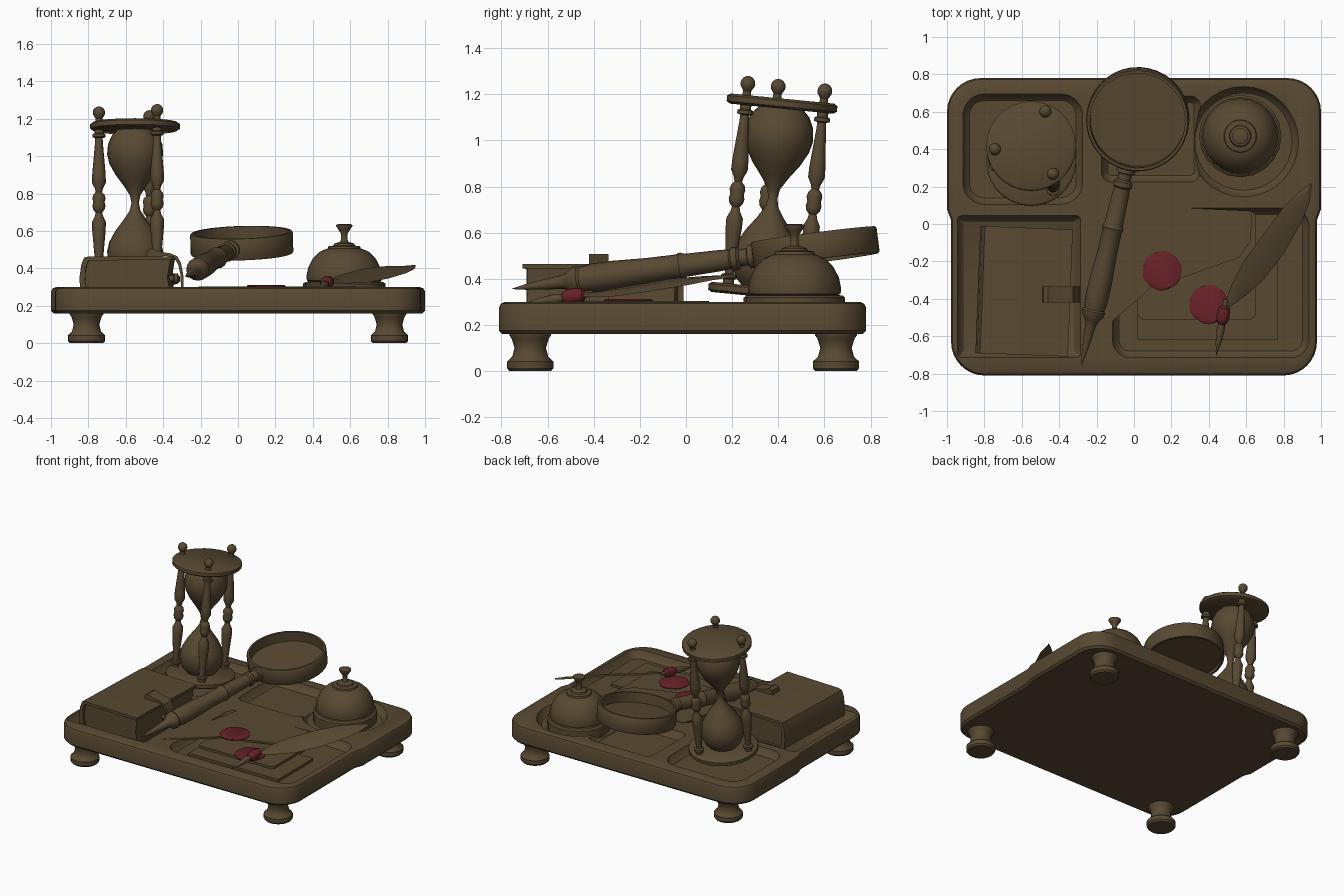
import bpy, bmesh, math
from mathutils import Matrix, Vector

if "Cube" in bpy.data.objects:
    bpy.data.objects.remove(bpy.data.objects["Cube"])


def material(name, rgb):
    m = bpy.data.materials.new(name)
    m.diffuse_color = (*rgb, 1)
    m.use_nodes = True
    m.node_tree.nodes["Principled BSDF"].inputs["Base Color"].default_value = m.diffuse_color
    return m


BROWN = material("aged_brown", (0.098, 0.067, 0.032))
RED = material("wax_red", (0.135, 0.015, 0.021))


def loft(name, loops, mat=BROWN, matrix=None, smooth=True):
    """Skin equal-length point loops and cap both ends."""
    bm = bmesh.new()
    rings = [[bm.verts.new(p) for p in loop] for loop in loops]
    n = len(rings[0])
    for a, b in zip(rings, rings[1:]):
        for i in range(n):
            j = (i + 1) % n
            bm.faces.new((a[i], a[j], b[j], b[i]))
    bm.faces.new(rings[0][::-1])
    bm.faces.new(rings[-1])
    bmesh.ops.recalc_face_normals(bm, faces=bm.faces)
    if matrix:
        bm.transform(matrix)
    mesh = bpy.data.meshes.new(name)
    bm.to_mesh(mesh)
    bm.free()
    mesh.materials.append(mat)
    ob = bpy.data.objects.new(name, mesh)
    bpy.context.collection.objects.link(ob)
    if smooth:
        shade(ob)
    return ob


def shade(ob):
    bpy.ops.object.select_all(action='DESELECT')
    ob.select_set(True)
    bpy.context.view_layer.objects.active = ob
    bpy.ops.object.shade_smooth_by_angle(angle=math.radians(35))


def circle(r, z, seg):
    return [(r * math.cos(2 * math.pi * i / seg), r * math.sin(2 * math.pi * i / seg), z)
            for i in range(seg)]


def lathe(name, profile, seg=24, mat=BROWN, matrix=None):
    return loft(name, [circle(r, z, seg) for r, z in profile], mat, matrix)


def plate(name, pts, z0, z1, mat=BROWN):
    return loft(name, [[(x, y, z) for x, y in pts] for z in (z0, z1)], mat, None, False)


def round_rect(x0, x1, y0, y1, r, inset=0, seg=8):
    x0, x1, y0, y1, r = x0 + inset, x1 - inset, y0 + inset, y1 - inset, max(r - inset, 0.008)
    pts = []
    for k, (cx, cy) in enumerate(((x1 - r, y1 - r), (x0 + r, y1 - r), (x0 + r, y0 + r), (x1 - r, y0 + r))):
        for i in range(seg + 1):
            a = math.pi / 2 * (k + i / seg)
            pts.append((cx + r * math.cos(a), cy + r * math.sin(a)))
    return pts


def along(origin, direction):
    return Matrix.Translation(origin) @ Vector(direction).to_track_quat('Z', 'Y').to_matrix().to_4x4()


# Tray: rounded slab, slightly narrower towards the front
def tray_loop(inset, z):
    pts = round_rect(-1, 1, -0.81, 0.78, 0.18, inset)
    h = len(pts) // 2
    side = 1 - inset
    pts = pts[:h] + [(-side, 0.08), (-side, 0.02)] + pts[h:] + [(side, 0.02), (side, 0.08)]
    return [(x - math.copysign(0.022, x) if y < 0.05 else x, y, z) for x, y in pts]


tray = loft("tray", [tray_loop(i, z) for i, z in
                     ((0.015, 0.16), (0, 0.175), (0, 0.275), (0.008, 0.292), (0.025, 0.30))], smooth=False)

# Compartments cut into the tray
recesses = [((-0.92, -0.27, 0.1, 0.7, 0.12), 0.250), ((-0.95, -0.28, -0.72, 0.05, 0.03), 0.249),
            ((-0.18, 0.36, 0.22, 0.69, 0.06), 0.248), ((0.285, 0.885, 0.14, 0.74, 0.3), 0.251),
            ((-0.12, 0.94, -0.72, 0.09, 0.1), 0.247)]
for rect, floor in recesses:
    cutter = loft("recess_cutter", [[(x, y, z) for x, y in round_rect(*rect, inset)]
                                    for inset, z in ((0.04, floor), (0.025, floor + 0.012), (0, 0.31), (0, 0.4))],
                  smooth=False)
    cutter.hide_render = True
    mod = tray.modifiers.new("recess", 'BOOLEAN')
    mod.operation = 'DIFFERENCE'
    mod.object = cutter
    bpy.ops.object.select_all(action='DESELECT')
    tray.select_set(True)
    bpy.context.view_layer.objects.active = tray
    bpy.ops.object.modifier_apply(modifier=mod.name)
    bpy.data.objects.remove(cutter)
shade(tray)

# Turned feet
for x in (-0.81, 0.81):
    for y in (-0.675, 0.65):
        lathe("foot", [(0.09, 0), (0.1, 0.012), (0.1, 0.042), (0.078, 0.062), (0.068, 0.1),
                       (0.08, 0.14), (0.09, 0.155), (0.09, 0.17)], 20, BROWN, Matrix.Translation((x, y, 0)))

# Hourglass, leaning backwards
HG = along((-0.55, 0.336, 0.343), (0, 0.098, 0.995))
HG = Matrix.Translation((-0.55, 0.336, 0.343)) @ Matrix.Rotation(-math.atan2(0.08, 0.815), 4, 'X')
disc = [(0.225, -0.022), (0.24, -0.012), (0.24, 0.012), (0.225, 0.022)]
lathe("hourglass_base", disc, 28, BROWN, HG)
lathe("hourglass_top", disc, 28, BROWN, HG @ Matrix.Translation((0, 0, 0.82)))
half = [(0.02, 0), (0.028, 0.04), (0.06, 0.09), (0.105, 0.15), (0.138, 0.21), (0.15, 0.26),
        (0.145, 0.315), (0.125, 0.36), (0.095, 0.392)]
glass = [(r, 0.41 - h) for r, h in half[:0:-1]] + [(r, 0.41 + h) for r, h in half]
lathe("hourglass_bulbs", glass, 24, BROWN, HG)
spindle_half = [(0.03, 0), (0.035, 0.02), (0.03, 0.04), (0.017, 0.055), (0.022, 0.075), (0.037, 0.105),
                (0.036, 0.15), (0.021, 0.32), (0.02, 0.345), (0.035, 0.35), (0.035, 0.365), (0.025, 0.37), (0.025, 0.4)]
spindle = [(r, 0.41 - h) for r, h in spindle_half[:0:-1]] + [(r, 0.41 + h) for r, h in spindle_half]
for k in range(3):
    a = math.radians(67 + 120 * k)
    at = HG @ Matrix.Translation((0.195 * math.cos(a), 0.195 * math.sin(a), 0))
    lathe("hourglass_spindle", spindle, 14, BROWN, at)
    ball = [(0.02, 0.835), (0.018, 0.86)]
    ball += [(max(0.033 * math.sin(t), 0.001), 0.892 - 0.033 * math.cos(t))
             for t in (math.pi * i / 8 for i in range(2, 9))]
    lathe("hourglass_finial", ball, 14, BROWN, at)

# Desk bell
bell = Matrix.Translation((0.568, 0.47, 0))
lathe("bell_base", [(0.22, 0.25), (0.22, 0.318), (0.208, 0.328), (0.18, 0.33)], 20, BROWN, bell)
lathe("bell_dome", [(0.18, 0.325), (0.2, 0.335), (0.202, 0.36), (0.193, 0.405), (0.17, 0.45), (0.135, 0.487),
                    (0.1, 0.503), (0.088, 0.506), (0.085, 0.518), (0.058, 0.522), (0.054, 0.532), (0.025, 0.542)],
      24, BROWN, bell)
lathe("bell_button", [(0.026, 0.53), (0.018, 0.555), (0.017, 0.585), (0.03, 0.605), (0.043, 0.625),
                      (0.043, 0.633), (0.03, 0.637)], 16, BROWN, bell)

# Magnifying glass with spiked handle
centre = Vector((0.02, 0.56, 0.535))
d = Vector((-0.30, -1.31, -0.178)).normalized()
normal = Vector((0, 0, 1)) - d * d.z
lathe("magnifier_ring_and_lens", [(0.255, -0.035), (0.255, -0.058), (0.27, -0.058), (0.275, -0.05), (0.275, 0.05),
                                  (0.27, 0.058), (0.255, 0.058), (0.255, -0.015)], 36, BROWN, along(centre, normal))
lathe("magnifier_handle", [(0.03, 0.26), (0.05, 0.27), (0.052, 0.295), (0.038, 0.3), (0.036, 0.335), (0.05, 0.345),
                           (0.052, 0.37), (0.043, 0.38), (0.046, 0.43), (0.05, 0.58), (0.058, 0.60),
                           (0.052, 0.62), (0.054, 0.75), (0.062, 0.9), (0.062, 1.0), (0.055, 1.05), (0.062, 1.06),
                           (0.058, 1.085), (0.04, 1.11), (0.03, 1.13), (0.024, 1.2), (0.012, 1.3), (0.001, 1.36)],
      16, BROWN, along(centre, d))

# Book: C-shaped cover, page block, strap and clasp
turn = (Matrix.Translation((-0.585, -0.36, 0)) @ Matrix.Rotation(math.radians(-2.2), 4, 'Z')
        @ Matrix.Translation((0.585, 0.36, 0)))
cover = [(-.34, .465), (-.78, .465), (-.81, .458), (-.825, .42), (-.835, .35), (-.83, .27), (-.8, .25), (-.34, .25),
         (-.34, .268), (-.79, .27), (-.805, .33), (-.8, .41), (-.785, .443), (-.34, .445)]
loft("book_cover", [[(x, y, z) for x, z in cover] for y in (-0.70, -0.02)], BROWN, turn)
pages = [(-.35, .447), (-.79, .447), (-.81, .35), (-.79, .265), (-.35, .265), (-.365, .35)]
loft("book_pages", [[(x, y, z) for x, z in pages] for y in (-0.68, -0.04)], BROWN, turn)
strap = [(-.49, .462), (-.485, .497), (-.46, .508), (-.42, .49), (-.36, .48), (-.325, .465), (-.305, .43),
         (-.293, .37), (-.29, .3), (-.305, .3), (-.308, .37), (-.32, .42), (-.34, .455), (-.38, .466)]
loft("book_strap", [[(x, y, z) for x, z in strap] for y in (-0.42, -0.335)], BROWN)
lathe("book_clasp", [(0.015, -0.03), (0.018, 0), (0.028, 0.005), (0.028, 0.022), (0.015, 0.03)], 12, BROWN,
      along((-0.345, -0.378, 0.345), (1, 0, 0)))

# Letters
plate("lower_letter", [(0.02, -0.62), (0.77, -0.62), (0.77, -0.2), (0.02, -0.2)], 0.247, 0.266)
plate("middle_letter", round_rect(0.02, 0.65, -0.51, 0.07, 0.03), 0.262, 0.284)
plate("top_letter_flap", [(-0.21, -0.6), (0.06, -0.37), (0.15, -0.28), (0.25, -0.29), (0.56, -0.18), (0.625, -0.09),
                          (0.63, 0.07), (-0.05, 0.1)], 0.29, 0.303)

# Wax seals with a slightly uneven rim
for x, y, z in ((0.15, -0.25, 0.301), (0.40, -0.43, 0.283)):
    rim = [0.104 + 0.003 * math.sin(i * 1.3) for i in range(28)]
    loft("wax_seal", [[(x + k * r * math.cos(math.tau * i / 28), y + k * r * math.sin(math.tau * i / 28), z + h)
                       for i, r in enumerate(rim)] for k, h in ((1, 0), (1, 0.006), (0.93, 0.011))], RED)

# Quill: vane, nib shaft and red grip
left = [(.475, -.455, .33), (.52, -.33, .355), (.58, -.21, .375), (.68, -.07, .4), (.8, .09, .413),
        (.88, .17, .413), (.945, .22, .41)]
right = [(.50, -.455, .322), (.60, -.38, .32), (.69, -.3, .325), (.80, -.16, .345), (.90, .02, .375),
         (.94, .12, .395), (.95, .21, .408)]
sections = []
for l, r in zip(left, right):
    l, r = Vector(l), Vector(r)
    m, up = (l + r) / 2, Vector((0, 0, 0.006))
    sections.append([l, m + 1.6 * up, r, m + 0.4 * up])
loft("quill_feather", sections)
quill = along((0.485, -0.44, 0.332), (-0.045, -0.26, -0.04))
lathe("quill_nib", [(0.012, -0.04), (0.016, 0.02), (0.018, 0.1), (0.022, 0.13), (0.015, 0.2), (0.001, 0.268)],
      12, BROWN, quill)
lathe("quill_grip", [(0.018, -0.002), (0.03, 0.008), (0.034, 0.035), (0.034, 0.07), (0.028, 0.09), (0.018, 0.098)],
      14, RED, quill)
